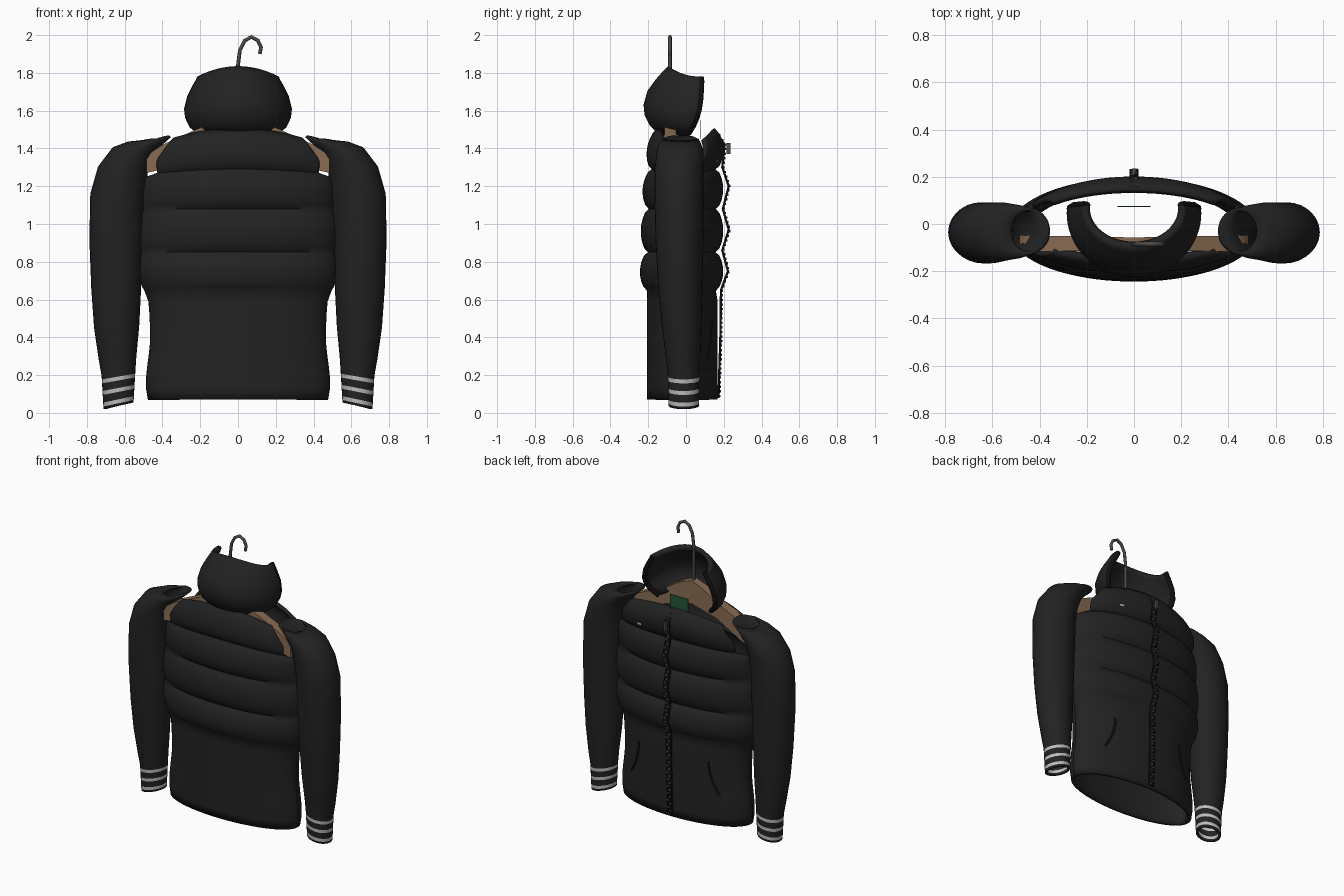
import bpy, bmesh
from math import sin, cos, pi, radians, asin
from mathutils import Vector, Matrix

if "Cube" in bpy.data.objects:
    bpy.data.objects.remove(bpy.data.objects["Cube"])


def material(name, color):
    m = bpy.data.materials.new(name)
    m.use_nodes = True
    rgba = (*color, 1)
    m.diffuse_color = rgba
    bsdf = next(n for n in m.node_tree.nodes if n.type == "BSDF_PRINCIPLED")
    bsdf.inputs["Base Color"].default_value = rgba
    bsdf.inputs["Roughness"].default_value = 0.8
    return m


BLACK = material("black fabric", (0.016, 0.016, 0.016))
PIPING = material("deep black trim", (0.005, 0.005, 0.005))
STRIPE = material("light grey stripe", (0.5, 0.5, 0.48))
WOOD = material("brown wood", (0.25, 0.15, 0.085))
STEEL = material("dark steel", (0.07, 0.07, 0.07))
GREEN = material("green label", (0.015, 0.09, 0.035))


def table(t, pts):
    """Piecewise linear lookup."""
    if t <= pts[0][0]:
        return pts[0][1]
    for (a, va), (b, vb) in zip(pts, pts[1:]):
        if t <= b:
            return va + (vb - va) * (t - a) / (b - a)
    return pts[-1][1]


def finish(name, bm, mats, smooth=True):
    me = bpy.data.meshes.new(name)
    bm.to_mesh(me)
    bm.free()
    for m in mats:
        me.materials.append(m)
    ob = bpy.data.objects.new(name, me)
    bpy.context.collection.objects.link(ob)
    if smooth:
        bpy.ops.object.select_all(action="DESELECT")
        ob.select_set(True)
        bpy.context.view_layer.objects.active = ob
        bpy.ops.object.shade_smooth_by_angle(angle=radians(60))
    return ob


def loft(name, rows, mats, closed=False, caps=False, thick=0, mat_rule=None):
    """Skin a list of point rows, optionally with cloth thickness."""
    bm = bmesh.new()
    grid = [[bm.verts.new(p) for p in row] for row in rows]
    n = len(rows[0])
    for i, (r, s) in enumerate(zip(grid, grid[1:])):
        for j in range(n if closed else n - 1):
            k = (j + 1) % n
            f = bm.faces.new((r[j], r[k], s[k], s[j]))
            f.material_index = mat_rule(i) if mat_rule else 0
    if caps:
        bm.faces.new(grid[0])
        bm.faces.new(grid[-1])
    bmesh.ops.recalc_face_normals(bm, faces=bm.faces)
    ob = finish(name, bm, mats)
    if thick:
        mod = ob.modifiers.new("cloth", "SOLIDIFY")
        mod.thickness = thick
        mod.offset = 0
    return ob


def tube(name, pts, radius, mat, kind="POLY"):
    cu = bpy.data.curves.new(name, "CURVE")
    cu.dimensions = "3D"
    cu.bevel_depth = radius
    cu.bevel_resolution = 2
    cu.use_fill_caps = True
    sp = cu.splines.new(kind)
    sp.points.add(len(pts) - 1)
    for p, co in zip(sp.points, pts):
        p.co = (*co, 1)
    cu.materials.append(mat)
    ob = bpy.data.objects.new(name, cu)
    bpy.context.collection.objects.link(ob)
    return ob


def box(bm, center, size, turn=0):
    mat = Matrix.Translation(center) @ Matrix.Rotation(turn, 4, "Z") @ Matrix.Diagonal((*size, 1))
    bmesh.ops.create_cube(bm, size=1, matrix=mat)


# Body shape: quilted puffs above a plain waist
SEAMS = (0.65, 0.85, 1.08, 1.29, 1.5)
WIDTH = ((.07, .465), (.1, .475), (.2, .475), (.35, .455), (.5, .455), (.62, .465),
         (.66, .49), (.75, .505), (.95, .51), (1.2, .49), (1.5, .47))
BACK = ((.07, .165), (.6, .165), (1.08, .155), (1.29, .14), (1.5, .11))
FRONT = ((.07, .185), (.6, .185), (.66, .175), (1.29, .175), (1.42, .18), (1.5, .17))
SWEEP = ((1.0, 90), (1.27, 80), (1.29, 60), (1.38, 61), (1.5, 46))


def puff(z):
    for a, b in zip(SEAMS, SEAMS[1:]):
        if a < z < b:
            return sin(pi * (z - a) / (b - a)) ** 0.6
    return 0


def body_point(t, z, side):
    p = puff(z)
    w = table(z, WIDTH) + 0.01 * p
    d = table(z, FRONT if side > 0 else BACK) + 0.04 * p
    drop = 0.33 * sin(t) ** 2 * max(0, z - 1.2)
    return Vector((w * sin(t), side * d * cos(t) - 0.03, z - drop))


def front_at(x, z, lift=0.0):
    p = body_point(asin(x / table(z, WIDTH)), z, 1)
    return Vector((x, p.y + lift, z))


levels = [0.07 + 0.58 * i / 10 for i in range(10)]
for a, b in zip(SEAMS, SEAMS[1:]):
    levels += [a + (b - a) * i / 8 for i in range(8)]
levels.append(SEAMS[-1])
for name, side in (("back_panel", -1), ("zipped_panel", 1)):
    rows = []
    for z in levels:
        m = radians(table(z, SWEEP))
        rows.append([body_point(m * j / 20, z, side) for j in range(-20, 21)])
    loft(name, rows, [BLACK], thick=0.024)

# Sleeves: rings given by inner edge, outer edge and y range
RINGS = [(.36, 1.465, .52, 1.435, -.12, .06), (.42, 1.41, .58, 1.43, -.14, .075),
         (.46, 1.35, .66, 1.40, -.15, .085), (.485, 1.27, .735, 1.30, -.16, .085),
         (.50, 1.16, .775, 1.16, -.16, .085), (.51, .92, .78, .92, -.155, .085),
         (.52, .66, .77, .66, -.14, .08), (.53, .46, .755, .45, -.12, .075),
         (.545, .3, .73, .28, -.1, .07), (.55, .225, .715, .195, -.09, .065),
         (.56, .055, .705, .02, -.085, .062)]
CUFF = (.10, .22, .45, .57, .80, .92)
last, hem = RINGS[-2:]
rings = RINGS[:-1] + [tuple(a + (b - a) * f for a, b in zip(last, hem)) for f in CUFF] + [hem]
first_stripe = len(RINGS) - 1


def ring_points(r, mirror):
    xi, zi, xo, zo, ya, yb = r
    pts = []
    for k in range(28):
        c, s = cos(2 * pi * k / 28), sin(2 * pi * k / 28)
        pts.append((mirror * ((xi + xo) / 2 + c * (xo - xi) / 2), (ya + yb) / 2 + s * (yb - ya) / 2,
                    (zi + zo) / 2 + c * (zo - zi) / 2))
    return pts


def stripe_rule(i):
    return int(i >= first_stripe and (i - first_stripe) % 2 == 0 and i < len(rings) - 2)


for name, mirror in (("left_sleeve", 1), ("right_sleeve", -1)):
    loft(name, [ring_points(r, mirror) for r in rings], [BLACK, STRIPE], closed=True,
         thick=0.014, mat_rule=stripe_rule)

# Collar: height, half width, back y, end y
COLLAR = ((1.48, .20, -.13, .0), (1.53, .245, -.18, .02), (1.58, .265, -.205, .035),
          (1.63, .27, -.21, .045), (1.70, .255, -.19, .055), (1.76, .23, -.145, .06),
          (1.80, .21, -.11, .065), (1.825, .2, -.085, .065))
rows = []
for z, w, back, end in COLLAR:
    sag = 0.05 * (z - 1.48) / 0.345
    rows.append([(w * sin(a), end - (end - back) * cos(a), z - sag * sin(a) ** 2)
                 for a in (radians(4.75 * j) for j in range(-20, 21))])
loft("collar", rows, [BLACK], thick=0.03)
for s in (0, -1):
    tube("collar_edge_piping", [r[s] for r in rows], 0.017, PIPING)

# Wooden hanger with a steel hook
TOP = ((0, 1.61), (.07, 1.585), (.2, 1.51), (.4, 1.42), (.46, 1.38), (.485, 1.34))
LOW = ((0, 1.45), (.2, 1.40), (.4, 1.29), (.485, 1.27))
rows = []
for i in range(-20, 21):
    x = 0.485 * i / 20
    hi, lo, h = table(abs(x), TOP), table(abs(x), LOW), 0.026 + 0.02 * abs(x)
    rows.append([(x, -.083 - h, lo), (x, -.083 + h, lo), (x, -.083 + h, hi), (x, -.083 - h, hi)])
loft("hanger", rows, [WOOD], closed=True, caps=True)
hook = [(0, 1.58), (0, 1.84), (.01, 1.92), (.035, 1.97), (.07, 1.99), (.105, 1.972),
        (.122, 1.935), (.115, 1.9)]
tube("hanger_hook", [(x, -.085, z) for x, z in hook], 0.01, STEEL)

# Zip: tape, alternating teeth and a pull
ZIP = ((.08, .172), (.4, .182), (.65, .185), (.75, .222), (.86, .192), (.97, .226),
       (1.08, .195), (1.2, .226), (1.3, .192), (1.42, .205), (1.5, .15))
loft("zip_tape", [[(x, y, z) for x in (-.018, .018)] for z, y in ZIP], [PIPING], thick=0.012)
bm = bmesh.new()
for i in range(58):
    z = 0.09 + 0.0242 * i
    box(bm, (0.006 * (-1) ** i, table(z, ZIP) + 0.005, z), (0.016, 0.012, 0.012))
box(bm, (0, 0.225, 1.4), (0.016, 0.02, 0.06))
finish("zip_teeth", bm, [STEEL], smooth=False)

# Curved pocket openings
for mirror in (1, -1):
    pts = []
    for i in range(9):
        f = i / 8
        pts.append(front_at(mirror * (0.265 + 0.07 * f ** 2), 0.5 - 0.22 * f, 0.013))
    tube("pocket_opening", pts, 0.007, PIPING)

# Neck label and plain chest patch
bm = bmesh.new()
box(bm, (0, 0.075, 1.5), (0.14, 0.004, 0.1))
finish("neck_label", bm, [GREEN], smooth=False)
bm = bmesh.new()
box(bm, front_at(0.24, 1.34, 0.012), (0.03, 0.008, 0.03), radians(-13))
finish("chest_patch", bm, [STRIPE], smooth=False)
